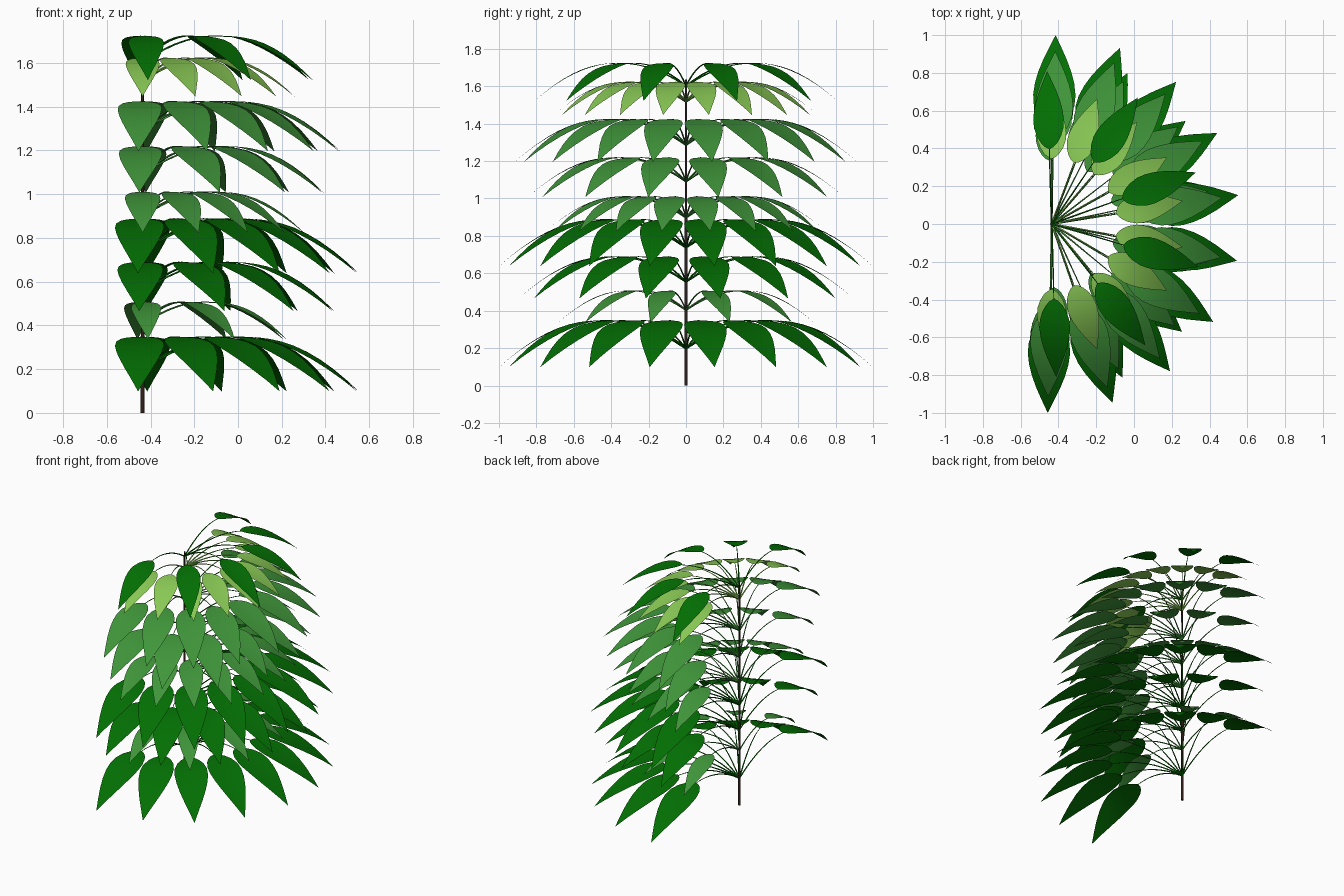
import bpy, bmesh, math
from mathutils import Vector, Matrix

cube = bpy.data.objects.get("Cube")
if cube:
    bpy.data.objects.remove(cube, do_unlink=True)

STEM_X = -0.436
LEAF_START = 0.49      # share of the reach where the blade begins
OUTLINE = [(0, 0.03), (0.03, 0.3), (0.08, 0.54), (0.16, 0.78), (0.27, 0.96),
           (0.38, 1), (0.5, 0.93), (0.62, 0.78), (0.75, 0.55), (0.88, 0.27), (1, 0)]


def make_material(name, rgb):
    mat = bpy.data.materials.new(name)
    mat.use_nodes = True
    mat.diffuse_color = (*rgb, 1)
    bsdf = mat.node_tree.nodes["Principled BSDF"]
    bsdf.inputs["Base Color"].default_value = (*rgb, 1)
    bsdf.inputs["Roughness"].default_value = 0.7
    return mat


deep = make_material("deep green", (0.001, 0.16, 0.001))
mid = make_material("mid green", (0.05, 0.3, 0.042))
fresh = make_material("fresh green", (0.25, 0.58, 0.09))
bark = make_material("bark brown", (0.03, 0.013, 0.009))


def arch(u):
    """Height of the drooping arc at share u of the reach."""
    return 0.695 * u - 0.795 * u * u


def placement(reach, node_z, angle):
    return (Matrix.Translation((STEM_X, 0, node_z))
            @ Matrix.Rotation(angle, 4, 'Z') @ Matrix.Scale(reach, 4))


def add_blade(bm, matrix, half_width):
    """One ovate blade that follows the arc, its edges slightly raised."""
    rows = []
    for t, w in OUTLINE[:-1]:
        u = LEAF_START + (1 - LEAF_START) * t
        row = []
        for side in (-1, -0.5, 0, 0.5, 1):
            lift = 0.005 * (side * w) ** 2
            point = Vector((u, side * w * half_width, arch(u) + lift))
            row.append(bm.verts.new(matrix @ point))
        rows.append(row)
    for a, b in zip(rows, rows[1:]):
        for i in range(4):
            bm.faces.new((a[i], b[i], b[i + 1], a[i + 1]))
    tip = bm.verts.new(matrix @ Vector((1, 0, arch(1))))
    for i in range(4):
        bm.faces.new((rows[-1][i], tip, rows[-1][i + 1]))


def make_tube(name, paths, mat):
    """Tapered round tubes; each path is a list of (point, radius)."""
    curve = bpy.data.curves.new(name, 'CURVE')
    curve.dimensions = '3D'
    curve.bevel_depth = 1
    curve.bevel_resolution = 1
    curve.use_fill_caps = True
    for path in paths:
        spline = curve.splines.new('POLY')
        spline.points.add(len(path) - 1)
        for p, (co, radius) in zip(spline.points, path):
            p.co = (*co, 1)
            p.radius = radius
    curve.materials.append(mat)
    obj = bpy.data.objects.new(name, curve)
    bpy.context.collection.objects.link(obj)


def make_tier(name, node_z, reach, count, twist, half_width, mat):
    """A half ring of leaves with their stalks."""
    bm = bmesh.new()
    paths = []
    for i in range(count):
        angle = math.radians(-90 + 180 * i / (count - 1) + twist)
        matrix = placement(reach, node_z, angle)
        add_blade(bm, matrix, half_width)
        path = []
        for k in range(9):
            f = k / 8
            u = f * (LEAF_START + 0.02)
            path.append((matrix @ Vector((u, 0, arch(u) - 0.002)), 0.005 - 0.003 * f))
        paths.append(path)
    mesh = bpy.data.meshes.new(name + "_leaves")
    bm.to_mesh(mesh)
    bm.free()
    mesh.materials.append(mat)
    for poly in mesh.polygons:
        poly.use_smooth = True
    obj = bpy.data.objects.new(name + "_leaves", mesh)
    bpy.context.collection.objects.link(obj)
    make_tube(name + "_stalks", paths, mat)


# Leaf tiers from bottom to top:
# node height, reach, leaf count, twist, blade half width, colour
tiers = [
    (0.198, 1.0, 10, -1.2, 0.112, deep),
    (0.404, 0.685, 6, 2, 0.1, mid),
    (0.555, 0.895, 8, -1, 0.117, deep),
    (0.738, 1.0, 10, -1.2, 0.112, deep),
    (0.898, 0.75, 10, 0, 0.108, mid),
    (1.092, 0.845, 8, -1, 0.117, mid),
    (1.287, 0.915, 10, -1.2, 0.11, mid),
    (1.517, 0.705, 10, 0, 0.11, fresh),
    (1.602, 0.81, 6, 1.7, 0.1, deep),
]
for number, tier in enumerate(tiers, 1):
    make_tier(f"tier_{number}", *tier)

# Main stem
make_tube("stem", [[((STEM_X, 0, 0), 0.009), ((STEM_X, 0, 0.8), 0.008),
                    ((STEM_X, 0, 1.635), 0.006)]], bark)
